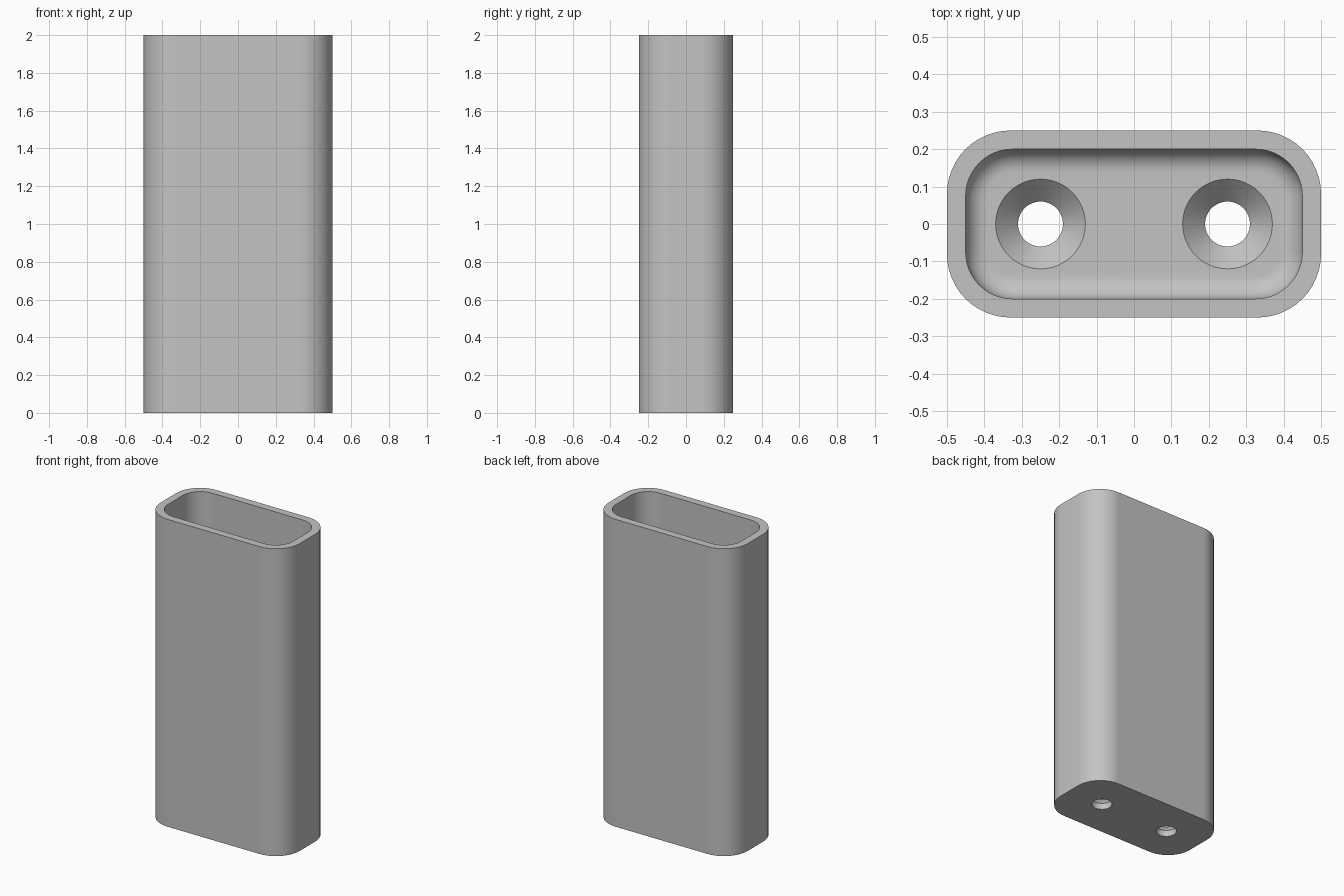
import bpy, bmesh
from math import cos, sin, pi

cube = bpy.data.objects.get("Cube")
if cube:
    bpy.data.objects.remove(cube, do_unlink=True)

HEIGHT, FLOOR, FILLET = 2.0, 0.1, 0.06
HOLE_X, HOLE_R, SINK_R, NECK = 0.25, 0.06, 0.12, 0.04
CORNER_SEGS, FILLET_SEGS, HOLE_SEGS = 12, 8, 48

grey = bpy.data.materials.new("plain grey")
grey.use_nodes = True
colour = (0.55, 0.55, 0.55, 1)
grey.diffuse_color = colour
grey.node_tree.nodes["Principled BSDF"].inputs["Base Color"].default_value = colour

bm = bmesh.new()


def ring(points, z):
    """Closed loop of vertices at one height."""
    return [bm.verts.new((x, y, z)) for x, y in points]


def rounded_rect(hx, hy, r):
    pts = []
    for q, (sx, sy) in enumerate([(1, 1), (-1, 1), (-1, -1), (1, -1)]):
        for i in range(CORNER_SEGS + 1):
            a = (q + i / CORNER_SEGS) * pi / 2
            pts.append((sx * (hx - r) + r * cos(a), sy * (hy - r) + r * sin(a)))
    return pts


def circle(cx, r):
    steps = [2 * pi * i / HOLE_SEGS for i in range(HOLE_SEGS)]
    return [(cx + r * cos(a), r * sin(a)) for a in steps]


def loft(rings):
    for a, b in zip(rings, rings[1:]):
        for i in range(len(a)):
            j = (i + 1) % len(a)
            bm.faces.new((a[i], a[j], b[j], b[i]))


def cap(loops, normal):
    """Fill an outline, leaving the inner loops open as holes."""
    edges = [bm.edges.get((l[i - 1], l[i])) for l in loops for i in range(len(l))]
    bmesh.ops.triangle_fill(bm, use_beauty=True, edges=edges, normal=normal)


# Outer wall, rim, inner wall and filleted inner base
outer = rounded_rect(0.5, 0.25, 0.17)
shell = [ring(outer, 0), ring(outer, HEIGHT),
         ring(rounded_rect(0.45, 0.2, 0.125), HEIGHT)]
for i in range(FILLET_SEGS + 1):
    a = i / FILLET_SEGS * pi / 2
    inset = FILLET * (1 - cos(a))
    shell.append(ring(rounded_rect(0.45 - inset, 0.2 - inset, 0.125 - inset),
                      FLOOR + FILLET * (1 - sin(a))))
loft(shell)

# Countersunk screw holes
holes = []
for x in (-HOLE_X, HOLE_X):
    hole = [ring(circle(x, HOLE_R), 0), ring(circle(x, HOLE_R), NECK),
            ring(circle(x, SINK_R), FLOOR)]
    loft(hole)
    holes.append(hole)

# Underside and inside floor
cap([shell[0]] + [h[0] for h in holes], (0, 0, -1))
cap([shell[-1]] + [h[-1] for h in holes], (0, 0, 1))
bmesh.ops.recalc_face_normals(bm, faces=bm.faces)

mesh = bpy.data.meshes.new("holder_body")
bm.to_mesh(mesh)
bm.free()
mesh.materials.append(grey)
body = bpy.data.objects.new("holder_body", mesh)
bpy.context.collection.objects.link(body)

# Smooth shading with crisp rims
bpy.ops.object.select_all(action="DESELECT")
body.select_set(True)
bpy.context.view_layer.objects.active = body
bpy.ops.object.shade_smooth_by_angle(angle=pi / 6)
weighted = body.modifiers.new("weighted_normals", "WEIGHTED_NORMAL")
weighted.keep_sharp = True
